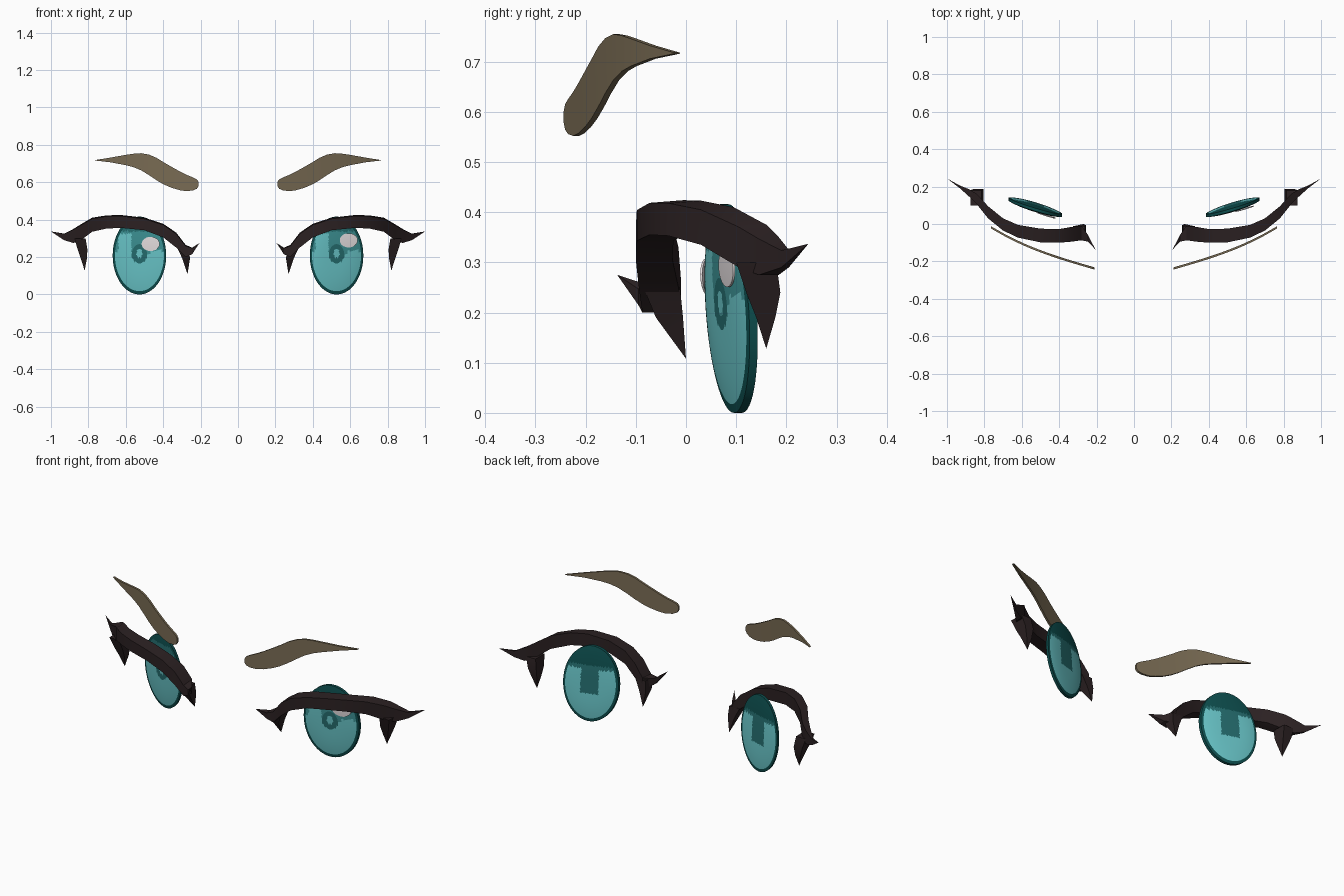
import bpy, bmesh, math

cube = bpy.data.objects.get("Cube")
if cube:
    bpy.data.objects.remove(cube)


def material(name, rgb):
    m = bpy.data.materials.new(name)
    m.use_nodes = True
    m.diffuse_color = (*rgb, 1)
    m.node_tree.nodes["Principled BSDF"].inputs["Base Color"].default_value = (*rgb, 1)
    return m


LASH = material("lash black", (0.024, 0.015, 0.016))
BROW = material("brow brown", (0.19, 0.147, 0.087))
WHITE = material("highlight white", (0.8, 0.75, 0.76))
IRIS = [material("iris light teal", (0.14, 0.56, 0.58)),
        material("iris mid teal", (0.045, 0.28, 0.29)),
        material("iris deep teal", (0.018, 0.15, 0.155)),
        material("iris dark rim", (0.004, 0.075, 0.075))]


def loft(name, parts, mats, rule=None, angle=30):
    """Skin each list of equal-length sections into a closed solid."""
    bm = bmesh.new()
    for sections in parts:
        rings = [[bm.verts.new(p) for p in s] for s in sections]
        n = len(rings[0])
        for a, b in zip(rings, rings[1:]):
            for i in range(n):
                j = (i + 1) % n
                bm.faces.new((a[i], a[j], b[j], b[i]))
        bm.faces.new(rings[0])
        bm.faces.new(rings[-1])
    bmesh.ops.remove_doubles(bm, verts=bm.verts, dist=1e-5)
    bmesh.ops.dissolve_degenerate(bm, edges=bm.edges, dist=1e-5)
    bmesh.ops.recalc_face_normals(bm, faces=bm.faces)
    if rule:
        for f in bm.faces:
            f.material_index = rule(f)
    mesh = bpy.data.meshes.new(name)
    bm.to_mesh(mesh)
    bm.free()
    for m in mats:
        mesh.materials.append(m)
    ob = bpy.data.objects.new(name, mesh)
    bpy.context.collection.objects.link(ob)
    bpy.ops.object.select_all(action='DESELECT')
    ob.select_set(True)
    bpy.context.view_layer.objects.active = ob
    bpy.ops.object.shade_smooth_by_angle(angle=math.radians(angle))
    return ob


# Lash band stations: x, front y, back y, top z, bottom z
BAND = [(.206, -.137, -.137, .275, .275), (.245, -.095, -.06, .25, .215),
        (.28, -.087, -.01, .265, .2), (.33, -.094, -.015, .33, .25),
        (.40, -.1, -.027, .378, .305), (.5, -.098, -.025, .41, .343),
        (.62, -.073, -.005, .424, .355), (.7, -.035, .03, .423, .353),
        (.78, .03, .095, .41, .335), (.84, .105, .16, .375, .29),
        (.88, .145, .185, .35, .275), (.93, .19, .205, .325, .29),
        (1.0, .244, .244, .337, .337)]
# Hanging lash stations: inner x, outer x, front y, back y, z
INNER = [(.262, .325, -.085, -.012, .25), (.257, .297, -.06, -.006, .19),
         (.27, .27, 0, 0, .108)]
OUTER = [(.815, .875, .1, .18, .3), (.805, .857, .12, .188, .24),
         (.808, .84, .14, .178, .19), (.82, .82, .16, .16, .128)]
# Brow stations: x, top z, bottom z
BROWS = [(.21, .6, .58), (.22, .615, .565), (.24, .625, .556), (.276, .64, .552),
         (.31, .657, .557), (.355, .682, .57), (.395, .705, .587), (.435, .73, .61),
         (.475, .747, .637), (.517, .755, .663), (.56, .752, .681), (.6, .746, .691),
         (.68, .732, .706), (.765, .718, .716)]


def brow_y(x):
    t = (x - .21) / .555
    return -.238 + .16 * t + .06 * t ** 3


CX, CZ, RX, RZ = .527, .208, .143, .208
SEG = 64


def iris_y(x, z):
    return .09 + .3 * (abs(x) - CX) - .065 * (z - CZ)


def iris_rule(side):
    """Pick the painted zone of a face from its place on the disc."""
    def rule(f):
        c = f.calc_center_median()
        u, v = (c.x - side * CX) / RX, (c.z - CZ) / RZ
        r = math.hypot(u, v)
        if r > .92:
            return 3
        if c.y > iris_y(c.x, c.z):                      # back
            if v > .5:
                return 3
            if v > -.25 and abs(u) < .32 or v > .4:
                return 2
            return 0
        if v > .78:
            return 3
        if math.hypot(u, v - .05) < .11:                # pupil glint
            return 0
        if math.hypot(u / .3, (v - .04) / .24) < 1:     # pupil
            return 2
        if -.78 < u < -.3 and 0 < v < .56:              # soft reflection
            return 0
        if v > .5 or (v > .04 and abs(u) < .4):
            return 2 if v > .62 else 1
        return 1 if v > .12 else 0
    return rule


def disc(x, z, rx, rz, profile):
    """Elliptic rings lying on the tilted iris plane; profile is (radius, depth)."""
    rings = []
    for r, d in profile:
        ring = []
        for i in range(SEG):
            a = math.tau * i / SEG
            px, pz = x + rx * r * math.cos(a), z + rz * r * math.sin(a)
            ring.append((px, iris_y(px, pz) + d, pz))
        rings.append(ring)
    return rings


RADII = [i / 24 for i in range(24)] + [.975, 1]
DOME = [(r, .008 + .013 * (1 - r ** 3)) for r in RADII]
LENS = [(r, -d) for r, d in DOME] + [(r, d) for r, d in reversed(DOME)]
COIN = [(0, -.027), (1, -.025), (1, -.021), (0, -.021)]

for side, label in ((1, "left"), (-1, "right")):
    band = [[(side * x, yf, zt - .08 * (yb - yf)), (side * x, yf, zb),
             (side * x, yb, zb), (side * x, yb, zt)] for x, yf, yb, zt, zb in BAND]
    hanging = [[[(side * a, yf, z), (side * b, yf, z), (side * b, yb, z), (side * a, yb, z)]
                for a, b, yf, yb, z in lash] for lash in (INNER, OUTER)]
    loft(label + "_eyelashes", [band] + hanging, [LASH], angle=25)

    brow = [[(side * x, brow_y(x) + d, z) for d, z in
             ((-.006, zt), (-.006, zb), (.006, zb), (.006, zt))] for x, zt, zb in BROWS]
    loft(label + "_eyebrow", [brow], [BROW])

    loft(label + "_iris", [disc(side * CX, CZ, RX, RZ, LENS)], IRIS, iris_rule(side))

# Highlights both sit toward the same side, as from a single light
for label, x, z in (("left", .592, .289), ("right", -.467, .27)):
    loft(label + "_eye_highlight", [disc(x, z, .048, .038, COIN)], [WHITE])
